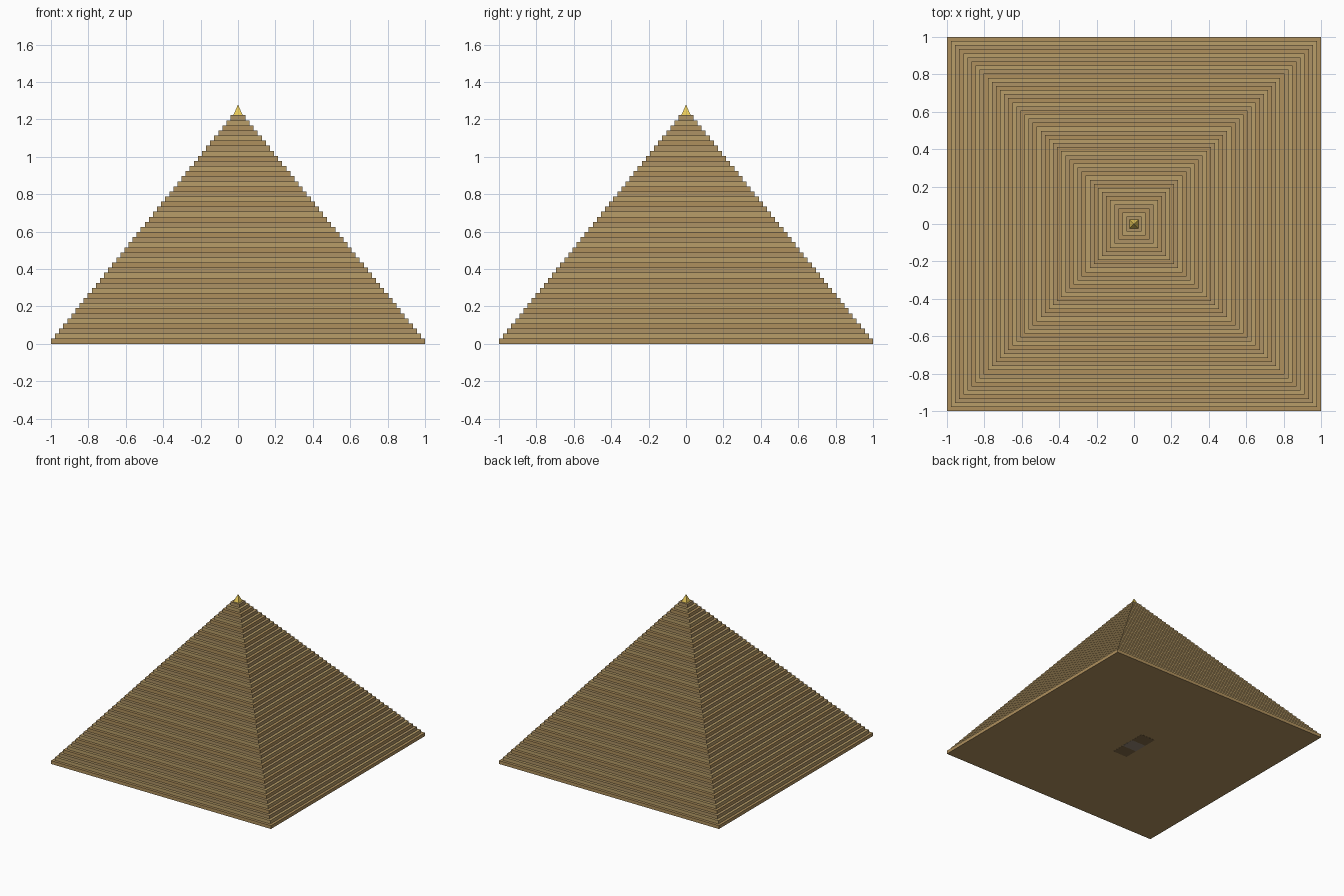
import bpy, math

if "Cube" in bpy.data.objects:
    bpy.data.objects.remove(bpy.data.objects["Cube"])

def mat(name, c):
    m = bpy.data.materials.new(name)
    m.diffuse_color = (*c, 1)
    m.use_nodes = True
    m.node_tree.nodes["Principled BSDF"].inputs["Base Color"].default_value = m.diffuse_color
    return m

def box(name, size, loc, m):
    bpy.ops.mesh.primitive_cube_add(size=1, location=loc)
    o = bpy.context.object
    o.name = name
    o.scale = size
    bpy.ops.object.transform_apply(location=False, rotation=False, scale=True)
    o.data.materials.append(m)
    return o

stones = [mat("sandstone_a", (0.43, 0.28, 0.11)), mat("sandstone_b", (0.48, 0.34, 0.14)),
          mat("sandstone_c", (0.42, 0.29, 0.13))]
gold = mat("gold", (0.80, 0.58, 0.10))
dark = mat("dark_stone", (0.22, 0.14, 0.06))
grey = mat("grey_stone", (0.30, 0.24, 0.18))

# Stacked square courses of stone
N, TOP = 45, 1.222
H = TOP / N
for i in range(N):
    half = 1 - i * (1 - 0.04) / (N - 1)
    box(f"course_{i:02d}", (2 * half, 2 * half, H), (0, 0, (i + 0.5) * H), stones[i % 3])

# Pointed capstone
CAP = 1.28 - TOP
bpy.ops.mesh.primitive_cone_add(vertices=4, radius1=0.025 * math.sqrt(2), radius2=0, depth=CAP,
                                location=(0, 0, TOP + CAP / 2), rotation=(0, 0, math.pi / 4))
cap = bpy.context.object
cap.name = "capstone"
cap.data.materials.append(gold)

# Flush floor slabs visible on the underside
for k, m in ((-1, dark), (0, grey), (1, dark)):
    box(f"floor_slab_{k + 1}", (0.13, 0.11, 0.004), (0, k * 0.11, 0.001), m)
